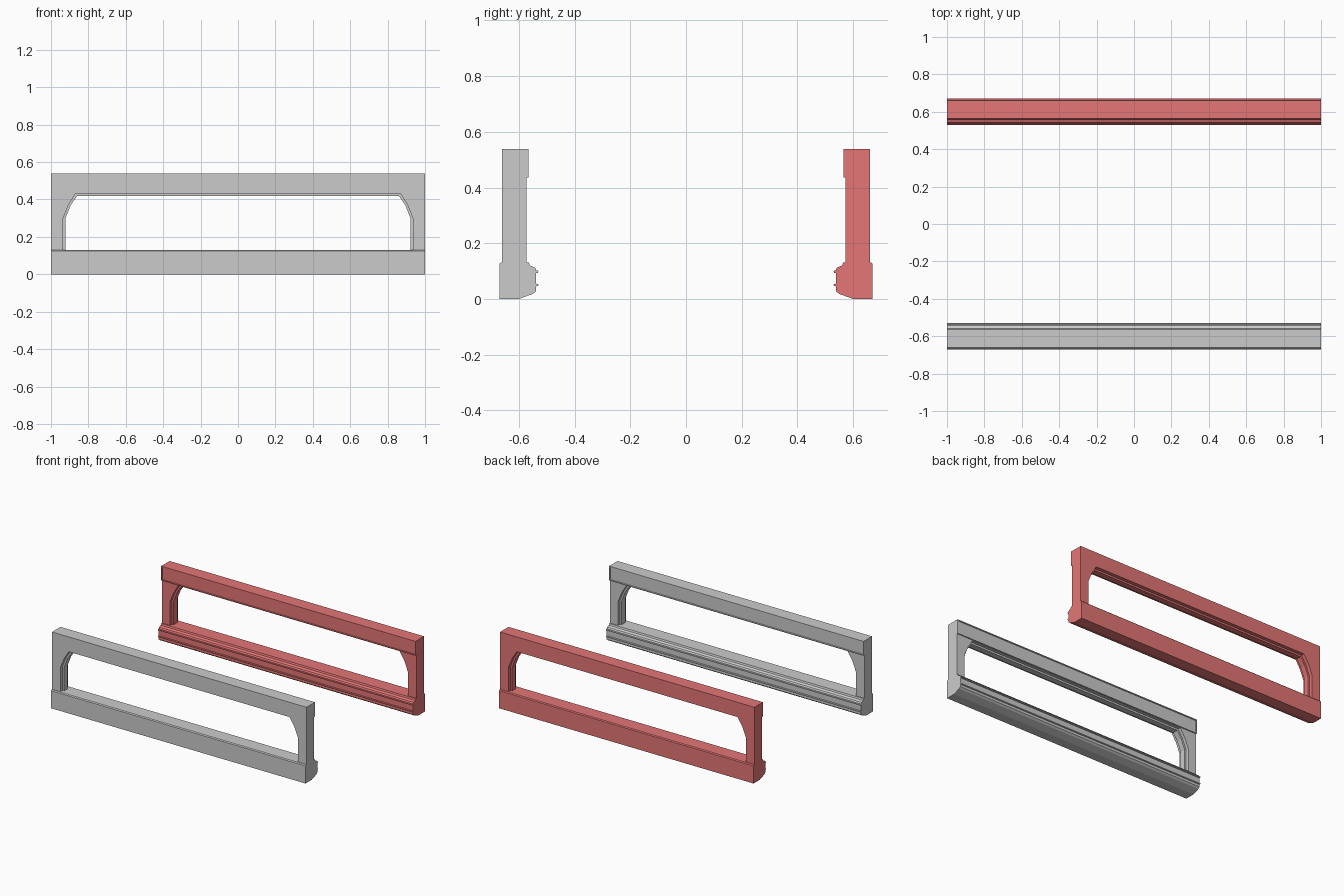
import bpy, bmesh

if "Cube" in bpy.data.objects:
    bpy.data.objects.remove(bpy.data.objects["Cube"])

red = bpy.data.materials.new("red_paint")
red.diffuse_color = (0.78, 0.18, 0.18, 1)
red.use_nodes = True
red.node_tree.nodes["Principled BSDF"].inputs["Base Color"].default_value = red.diffuse_color


def prism(name, pts, place, a, b, mat, inset=None):
    """Extrude a 2D outline from a to b; optionally recess the end cap."""
    bm = bmesh.new()
    lo = [bm.verts.new(place(u, v, a)) for u, v in pts]
    hi = [bm.verts.new(place(u, v, b)) for u, v in pts]
    bm.faces.new(lo)
    cap = bm.faces.new(hi)
    n = len(pts)
    for i in range(n):
        j = (i + 1) % n
        bm.faces.new((lo[i], lo[j], hi[j], hi[i]))
    bmesh.ops.recalc_face_normals(bm, faces=bm.faces[:])
    if inset:
        bmesh.ops.inset_region(bm, faces=[cap], thickness=inset[0], depth=0)
        bmesh.ops.inset_region(bm, faces=[cap], thickness=0.002, depth=-inset[1])
    me = bpy.data.meshes.new(name)
    bm.to_mesh(me)
    bm.free()
    ob = bpy.data.objects.new(name, me)
    bpy.context.collection.objects.link(ob)
    if mat:
        me.materials.append(mat)
    return ob


def arch(d=0.0):
    """Opening outline from left foot to right foot, shrunk by d."""
    half = [(0.935 - d, 0.128), (0.935 - d, 0.30), (0.907 - d, 0.37), (0.868 - d * 0.6, 0.433 - d)]
    return [(-x, z) for x, z in half] + half[::-1]


# sill cross-section (distance from centre, height)
sill = [(0.67, 0), (0.67, 0.125), (0.664, 0.131), (0.564, 0.131), (0.56, 0.12),
        (0.543, 0.113), (0.538, 0.105), (0.538, 0.028), (0.55, 0.018), (0.60, 0)]

for side, s, mat in (("front", -1, None), ("back", 1, red)):
    along_x = lambda y, z, x: (x, s * y, z)
    along_y = lambda x, z, y: (x, s * y, z)

    # sill and its two thin rails
    prism(side + "_sill", sill, along_x, -1, 1, mat)
    for i, z in enumerate((0.05, 0.098)):
        rail = [(0.54, z - 0.005), (0.532, z - 0.004), (0.53, z), (0.532, z + 0.004), (0.54, z + 0.005)]
        prism(f"{side}_rail_{i + 1}", rail, along_x, -1, 1, mat)

    # posts and header as one arched frame
    frame = [(-1, 0.128), (-1, 0.538), (1, 0.538), (1, 0.128)] + arch()[::-1]
    prism(side + "_window_frame", frame, along_y, 0.66, 0.573, mat)

    # narrow lip running round the opening
    prism(side + "_opening_lip", arch() + arch(0.013)[::-1], along_y, 0.635, 0.595, mat)

    # recessed panel on the inner face of the header
    panel = [(-1, 0.4355), (1, 0.4355), (1, 0.538), (-1, 0.538)]
    prism(side + "_header_panel", panel, along_y, 0.573, 0.565, mat, inset=(0.009, 0.005))
